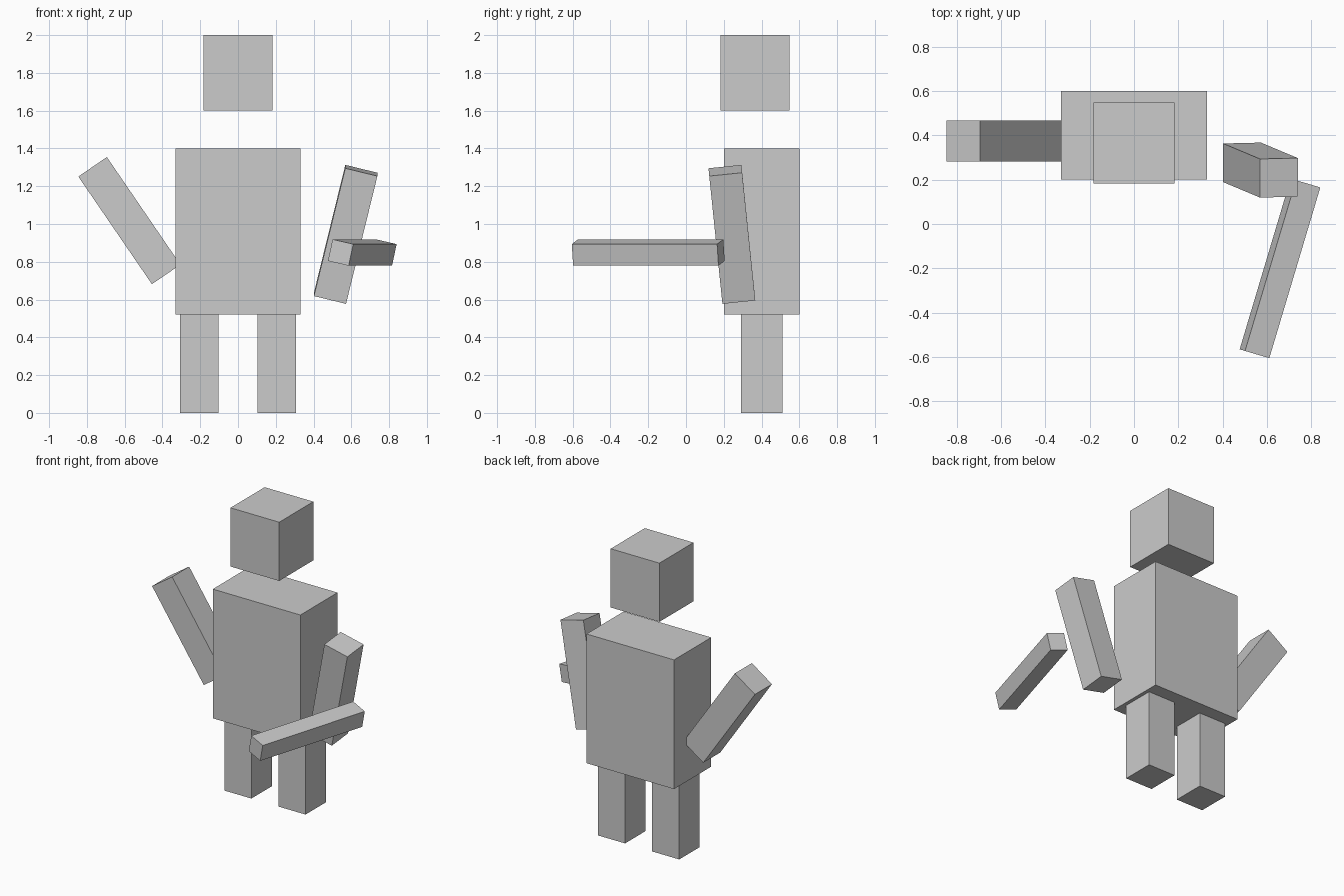
import bpy
from mathutils import Vector, Matrix

if "Cube" in bpy.data.objects:
    bpy.data.objects.remove(bpy.data.objects["Cube"])


def box(name, centre, size, up=(0, 0, 1), depth=(0, 1, 0)):
    """Box of the given size whose local z follows 'up' and local y follows 'depth'."""
    z = Vector(up).normalized()
    x = Vector(depth).cross(z).normalized()
    y = z.cross(x)
    bpy.ops.mesh.primitive_cube_add(size=1)
    ob = bpy.context.object
    ob.name = name
    rot = Matrix((x, y, z)).transposed().to_4x4()
    ob.matrix_world = Matrix.Translation(centre) @ rot @ Matrix.Diagonal((*size, 1))
    return ob


# Head floats above the torso
box("head", (0, 0.365, 1.8), (0.367, 0.367, 0.4))
box("torso", (0, 0.4, 0.96), (0.66, 0.4, 0.88))

# Legs
for side, s in (("left", -1), ("right", 1)):
    box(side + "_leg", (s * 0.204, 0.4, 0.26), (0.204, 0.22, 0.52))

# Raised arm, tilted outwards
box("left_arm", (-0.575, 0.374, 1.018), (0.183, 0.183, 0.69), up=(-0.39, 0, 0.57))

# Arm tilted outwards and forwards
box("right_arm", (0.57, 0.243, 0.945), (0.175, 0.175, 0.70),
    up=(0.167, -0.07, 0.68), depth=(0, 0.174, 0.017))

# Bar pointing forwards, slightly rolled about its length
box("forward_bar", (0.658, -0.2, 0.849), (0.117, 0.117, 0.803),
    up=(0.23, 0.77, 0), depth=(0.207, -0.062, 0.976))
